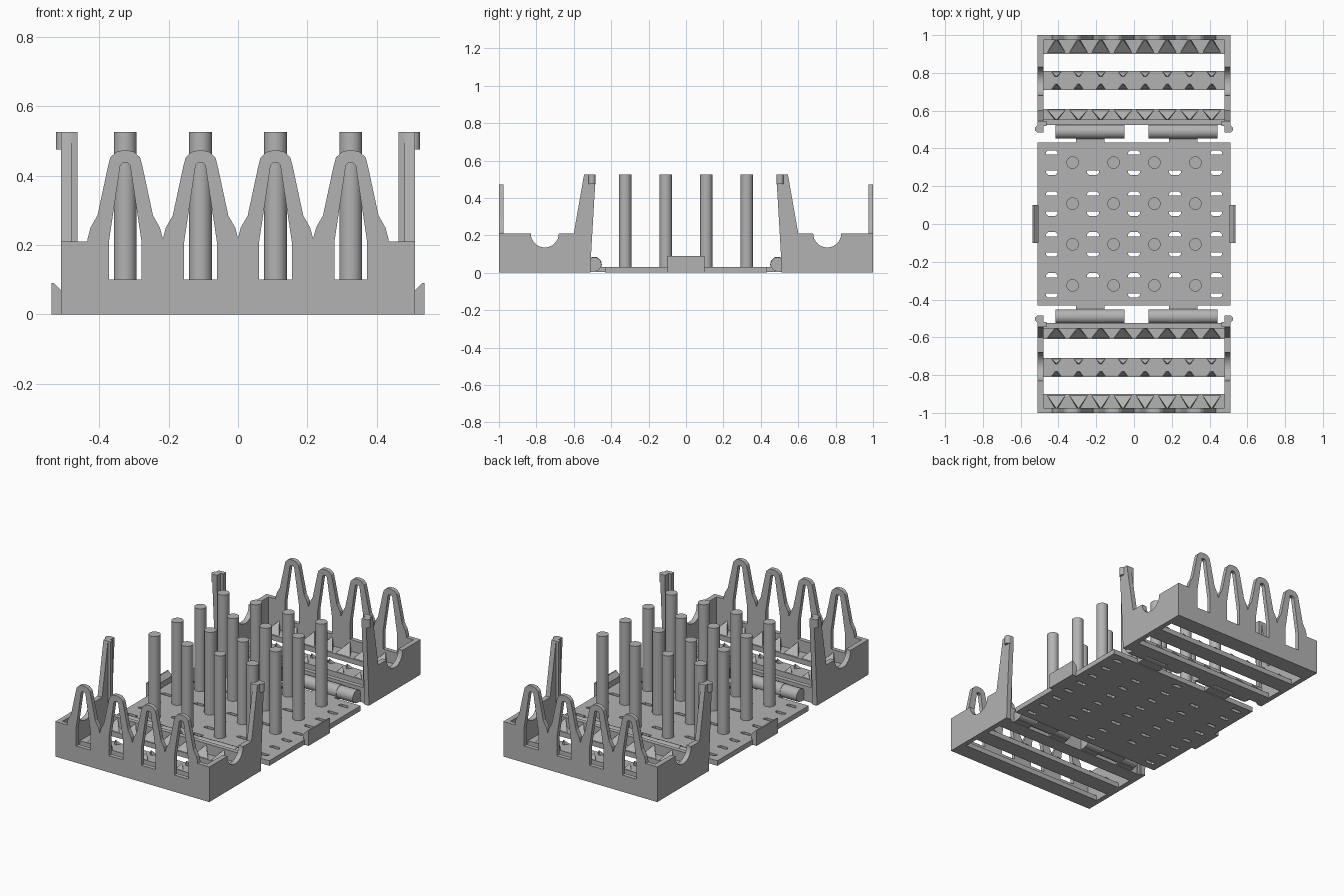
import bpy, bmesh, math
from mathutils import Vector

if "Cube" in bpy.data.objects:
    bpy.data.objects.remove(bpy.data.objects["Cube"])

grey = bpy.data.materials.new("plain_grey")
grey.use_nodes = True
grey.diffuse_color = (0.45, 0.45, 0.45, 1)
grey.node_tree.nodes["Principled BSDF"].inputs["Base Color"].default_value = grey.diffuse_color


def finish(name, bm, smooth=False):
    bmesh.ops.recalc_face_normals(bm, faces=bm.faces)
    mesh = bpy.data.meshes.new(name)
    bm.to_mesh(mesh)
    bm.free()
    mesh.materials.append(grey)
    ob = bpy.data.objects.new(name, mesh)
    bpy.context.collection.objects.link(ob)
    if smooth:
        bpy.ops.object.select_all(action='DESELECT')
        ob.select_set(True)
        bpy.context.view_layer.objects.active = ob
        bpy.ops.object.shade_smooth_by_angle(angle=math.radians(35))
    return ob


def add_prism(bm, pts, axis, lo, hi):
    """Extrude a 2D profile along an axis from lo to hi."""
    def place(p, d):
        q = list(p)
        q.insert("xyz".index(axis), d)
        return Vector(q)
    a = [bm.verts.new(place(p, lo)) for p in pts]
    b = [bm.verts.new(place(p, hi)) for p in pts]
    bm.faces.new(a)
    bm.faces.new(b[::-1])
    for i in range(len(pts)):
        j = (i + 1) % len(pts)
        bm.faces.new((a[i], a[j], b[j], b[i]))


def add_box(bm, x, y, z):
    add_prism(bm, [(x[0], y[0]), (x[1], y[0]), (x[1], y[1]), (x[0], y[1])], 'z', *z)


def arc(cx, cy, r, start, end, n):
    steps = [math.radians(start + (end - start) * i / n) for i in range(n + 1)]
    return [(cx + r * math.cos(t), cy + r * math.sin(t)) for t in steps]


def mirror_y(bm, side):
    if side < 0:
        bmesh.ops.scale(bm, vec=(1, -1, 1), verts=bm.verts)


PEGS = (-0.325, -0.108, 0.108, 0.325)

# Base plate with rows of drain slots
bm = bmesh.new()
add_box(bm, (-0.51, 0.51), (-0.432, 0.432), (0, 0.03))
plate = finish("base_plate", bm)
cut = bmesh.new()
for i, x in enumerate((-0.435, -0.217, 0, 0.217, 0.435)):
    for j, p in enumerate(PEGS):
        for side in (-1, 1):
            y = p + side * 0.054
            if i % 2 and abs(y) > 0.35:
                continue
            # flat edge towards the peg row, rounded ends away from it
            pts = [(x - 0.031, y - side * 0.011), (x + 0.031, y - side * 0.011),
                   (x + 0.031, y), (x + 0.02, y + side * 0.011),
                   (x - 0.02, y + side * 0.011), (x - 0.031, y)]
            add_prism(cut, pts, 'z', -0.05, 0.1)
cutter = finish("slot_cutter", cut)
cutter.hide_render = True
mod = plate.modifiers.new("slots", 'BOOLEAN')
mod.object, mod.operation, mod.solver = cutter, 'DIFFERENCE', 'EXACT'
bpy.context.view_layer.update()
cut_mesh = bpy.data.meshes.new_from_object(
    plate.evaluated_get(bpy.context.evaluated_depsgraph_get()))
plate.modifiers.clear()
plate.data = cut_mesh
bpy.data.objects.remove(cutter)

# Grid of round pegs
bm = bmesh.new()
for x in PEGS:
    for y in PEGS:
        add_prism(bm, arc(x, y, 0.033, 0, 345, 23), 'z', 0.02, 0.525)
finish("pegs", bm, True)

# Side grip tabs
bm = bmesh.new()
for s in (-1, 1):
    profile = [(s * 0.505, 0), (s * 0.538, 0), (s * 0.538, 0.09),
               (s * 0.53, 0.09), (s * 0.505, 0.065)]
    add_prism(bm, profile, 'y', -0.1, 0.1)
finish("side_tabs", bm)

# Outline of half an arch, and half of its opening
ARCH = [(0.1085, 0.1), (0.1085, 0.218), (0.1, 0.25), (0.08, 0.285), (0.05, 0.425),
        (0.043, 0.452), (0.026, 0.468), (0.01, 0.472)]
OPENING = [(0.047, 0.1), (0.047, 0.21), (0.014, 0.43), (0.008, 0.436)]


def mirrored(half):
    return half + [(-x, z) for x, z in reversed(half)]


for side, word in ((-1, "front"), (1, "back")):
    # Outer wall with four pointed arches
    bm = bmesh.new()
    add_box(bm, (-0.51, 0.51), (0.975, 1), (0, 0.1))
    horseshoe = mirrored(ARCH) + mirrored(OPENING)[::-1]
    for px in PEGS:
        add_prism(bm, [(px + x, z) for x, z in horseshoe], 'y', 0.975, 1)
    for s in (-1, 1):
        add_box(bm, sorted((s * 0.433, s * 0.51)), (0.975, 1), (0.1, 0.21))
    mirror_y(bm, side)
    finish(word + "_arched_wall", bm)

    # Side walls with a round scoop and a tall latch post
    bm = bmesh.new()
    wall = [(0.51, 0), (1, 0), (1, 0.21)]
    wall += arc(0.755, 0.21, 0.075, 0, -180, 16)
    wall += [(0.6, 0.21), (0.545, 0.525), (0.485, 0.525), (0.485, 0.475), (0.49, 0.4), (0.508, 0.09)]
    for s in (-1, 1):
        add_prism(bm, wall, 'x', s * 0.48, s * 0.51)
    mirror_y(bm, side)
    finish(word + "_side_walls", bm, True)

    # Post flanges and rounded hooks
    bm = bmesh.new()
    for s in (-1, 1):
        add_box(bm, sorted((s * 0.463, s * 0.482)), (0.52, 0.546), (0, 0.525))
        add_prism(bm, arc(s * 0.506, 0.503, 0.019, 0, 330, 11), 'z', 0.475, 0.525)
    mirror_y(bm, side)
    finish(word + "_latch_hooks", bm, True)

    # Floor bars and low inner wall
    bm = bmesh.new()
    for lo, hi in ((0.53, 0.61), (0.71, 0.81), (0.9, 0.99)):
        add_box(bm, (-0.49, 0.49), (lo, hi), (0, 0.03))
    add_box(bm, (-0.49, 0.49), (0.525, 0.552), (0, 0.09))
    mirror_y(bm, side)
    finish(word + "_floor_bars", bm)

    # Pointed teeth along the bars
    bm = bmesh.new()
    for i in range(8):
        x = (i - 3.5) * 0.1175
        for edge, peak, width, top in ((0.902, 0.978, 0.052, 0.085), (0.608, 0.55, 0.052, 0.085),
                                       (0.808, 0.78, 0.028, 0.06), (0.712, 0.74, 0.028, 0.06)):
            corners = [(x - width, edge, 0.025), (x + width, edge, 0.025),
                       (x + 0.008, peak, 0.025), (x - 0.008, peak, 0.025),
                       (x, peak, top)]
            vs = [bm.verts.new(c) for c in corners]
            bm.faces.new(vs[:4])
            for k in range(4):
                bm.faces.new((vs[k], vs[(k + 1) % 4], vs[4]))
    mirror_y(bm, side)
    finish(word + "_teeth", bm)

    # Hinge knuckles: outer ones on the tray, middle ones on the plate
    bm = bmesh.new()
    for mid in (-0.232, 0.26):
        for a, b, owner in ((-0.183, -0.075, "tray"), (-0.075, 0.075, "plate"), (0.075, 0.183, "tray")):
            lo, hi = mid + a, mid + b
            ring = arc(0.49, 0.045, 0.038, 0, 360, 20) + arc(0.49, 0.045, 0.022, 360, 0, 20)
            if owner == "plate":
                add_prism(bm, arc(0.49, 0.045, 0.04, 0, 342, 19), 'x', lo, hi)
                add_box(bm, (lo, hi), (0.425, 0.485), (0.005, 0.03))
            else:
                add_prism(bm, ring, 'x', lo, hi)
                add_box(bm, (lo, hi), (0.495, 0.535), (0.004, 0.022))
    bmesh.ops.remove_doubles(bm, verts=bm.verts, dist=0.00001)
    mirror_y(bm, side)
    finish(word + "_hinge", bm, True)
